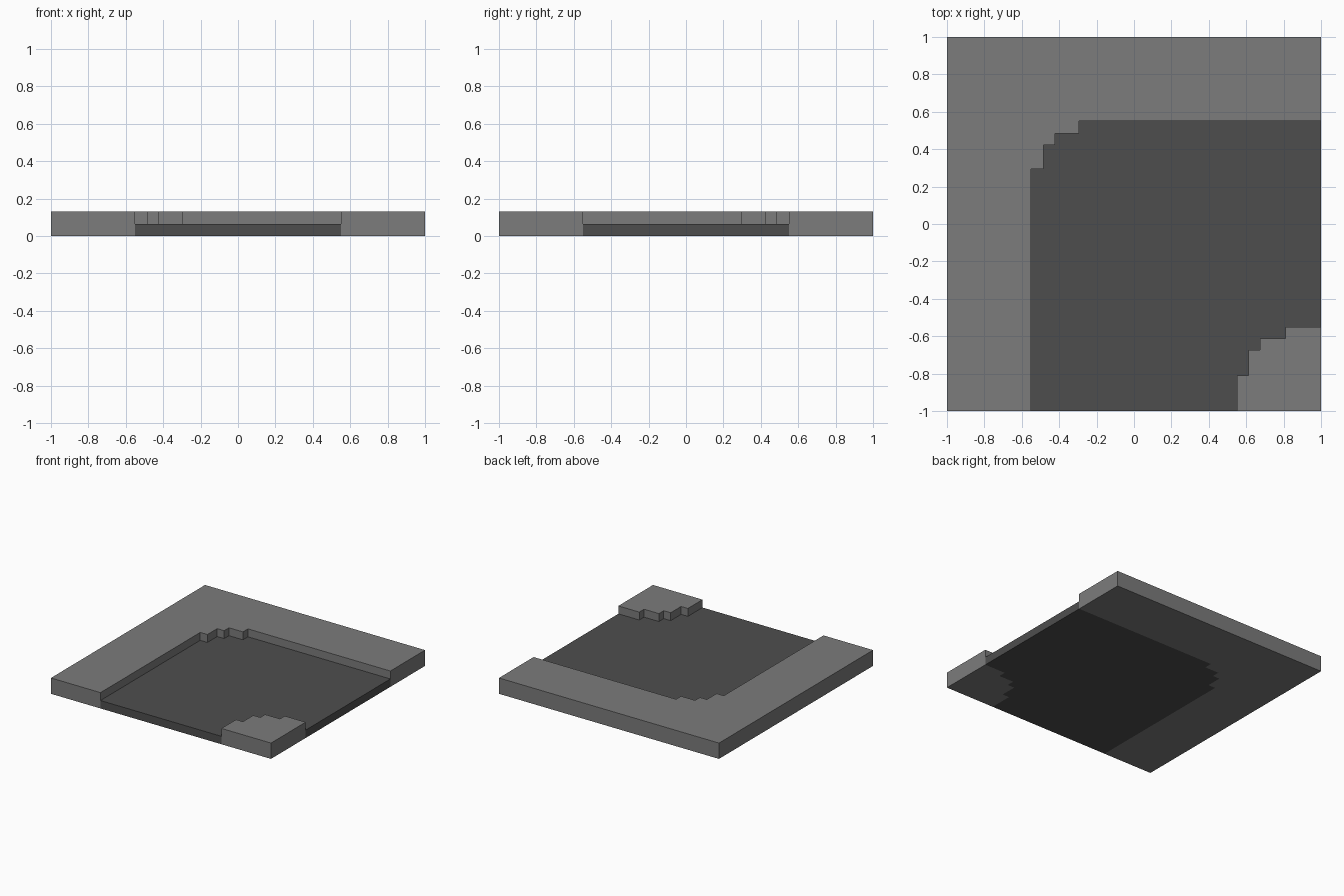
import bpy, bmesh

cube = bpy.data.objects.get("Cube")
if cube:
    bpy.data.objects.remove(cube, do_unlink=True)


def material(name, grey):
    mat = bpy.data.materials.new(name)
    mat.use_nodes = True
    colour = (grey, grey, grey, 1)
    mat.diffuse_color = colour
    mat.node_tree.nodes["Principled BSDF"].inputs["Base Color"].default_value = colour
    return mat


def slab(name, outline, height, mat):
    """Extrude a flat outline up from the ground."""
    bm = bmesh.new()
    base = bm.faces.new([bm.verts.new((x, y, 0)) for x, y in outline])
    top = bmesh.ops.extrude_face_region(bm, geom=[base], use_keep_orig=True)["geom"]
    bmesh.ops.translate(bm, vec=(0, 0, height),
                        verts=[v for v in top if isinstance(v, bmesh.types.BMVert)])
    bmesh.ops.recalc_face_normals(bm, faces=bm.faces)
    mesh = bpy.data.meshes.new(name)
    bm.to_mesh(mesh)
    bm.free()
    mesh.materials.append(mat)
    obj = bpy.data.objects.new(name, mesh)
    bpy.context.collection.objects.link(obj)
    return obj


def mirrored(half):
    """Complete a kerb line across the tile diagonal; its last point lies on it."""
    return half + [(-y, -x) for x, y in reversed(half[:-1])]


pavement_grey = material("pavement grey", 0.2)
road_grey = material("road dark grey", 0.076)

# Stepped kerb lines on the outside and inside of the bend
outer_line = mirrored([(-0.55, -1), (-0.55, 0.295), (-0.485, 0.295),
                       (-0.485, 0.422), (-0.422, 0.422)])
inner_line = mirrored([(0.55, -1), (0.55, -0.81), (0.612, -0.81),
                       (0.612, -0.675), (0.675, -0.675)])

# Raised pavements
slab("outer_pavement", outer_line + [(1, 1), (-1, 1), (-1, -1)], 0.13, pavement_grey)
slab("inner_pavement", inner_line + [(1, -1)], 0.13, pavement_grey)

# Sunken road filling the gap between the kerbs
slab("road_bend", outer_line + inner_line[::-1], 0.065, road_grey)
